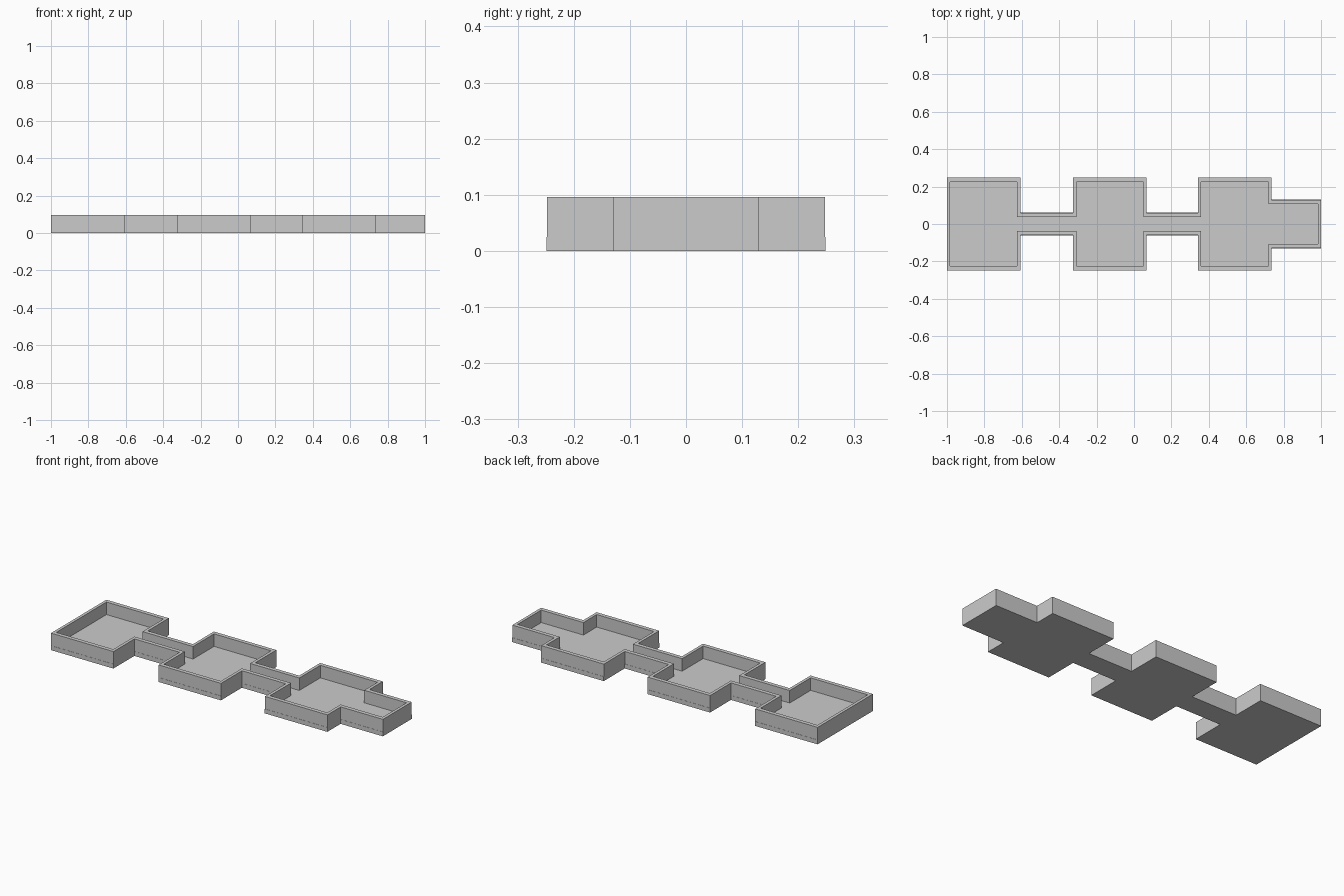
import bpy
import bmesh

if "Cube" in bpy.data.objects:
    bpy.data.objects.remove(bpy.data.objects["Cube"], do_unlink=True)

grey = bpy.data.materials.new("plain grey")
grey.use_nodes = True
colour = (0.6, 0.6, 0.6, 1)
grey.diffuse_color = colour
grey.node_tree.nodes["Principled BSDF"].inputs["Base Color"].default_value = colour

TOP, FLOOR = 0.096, 0.025
WALL_X, WALL_Y = 0.017, 0.023
# name, x start, x end, half width
ROOMS = [("first_room", -1.0, -0.608, 0.248),
         ("first_corridor", -0.608, -0.325, 0.06),
         ("middle_room", -0.325, 0.067, 0.248),
         ("second_corridor", 0.067, 0.342, 0.06),
         ("last_room", 0.342, 0.735, 0.248),
         ("end_alcove", 0.735, 1.0, 0.129)]


def finish(name, bm):
    bmesh.ops.recalc_face_normals(bm, faces=bm.faces)
    mesh = bpy.data.meshes.new(name)
    bm.to_mesh(mesh)
    bm.free()
    mesh.materials.append(grey)
    obj = bpy.data.objects.new(name, mesh)
    bpy.context.collection.objects.link(obj)


def slab(name, x0, x1, half, height):
    bm = bmesh.new()
    bmesh.ops.create_cube(bm, size=1)
    for v in bm.verts:
        v.co.x = x0 if v.co.x < 0 else x1
        v.co.y *= 2 * half
        v.co.z = (v.co.z + 0.5) * height
    finish(name, bm)


# Floor slabs
for name, x0, x1, half in ROOMS:
    slab(name + "_floor", x0, x1, half + 0.001, FLOOR)

# Outer plan of one side and its matching inner line
outer, inner = [], []
for i, (name, x0, x1, half) in enumerate(ROOMS):
    before = ROOMS[i - 1][3] if i else 0
    after = ROOMS[i + 1][3] if i + 1 < len(ROOMS) else 0
    outer += [(x0, half), (x1, half)]
    inner += [(x0 + (WALL_X if half > before else -WALL_X), half - WALL_Y),
              (x1 + (-WALL_X if half > after else WALL_X), half - WALL_Y)]


def mirrored(points):
    return points + [(x, -y) for x, y in reversed(points)]


# Continuous wall around all rooms
bm = bmesh.new()
rings = [[bm.verts.new((x, y, z)) for x, y in mirrored(line)]
         for line, z in ((outer, 0.02), (outer, TOP), (inner, TOP), (inner, 0.02))]
count = len(rings[0])
for r in range(4):
    a, b = rings[r], rings[(r + 1) % 4]
    for i in range(count):
        j = (i + 1) % count
        bm.faces.new((a[i], a[j], b[j], b[i]))
finish("perimeter_wall", bm)
